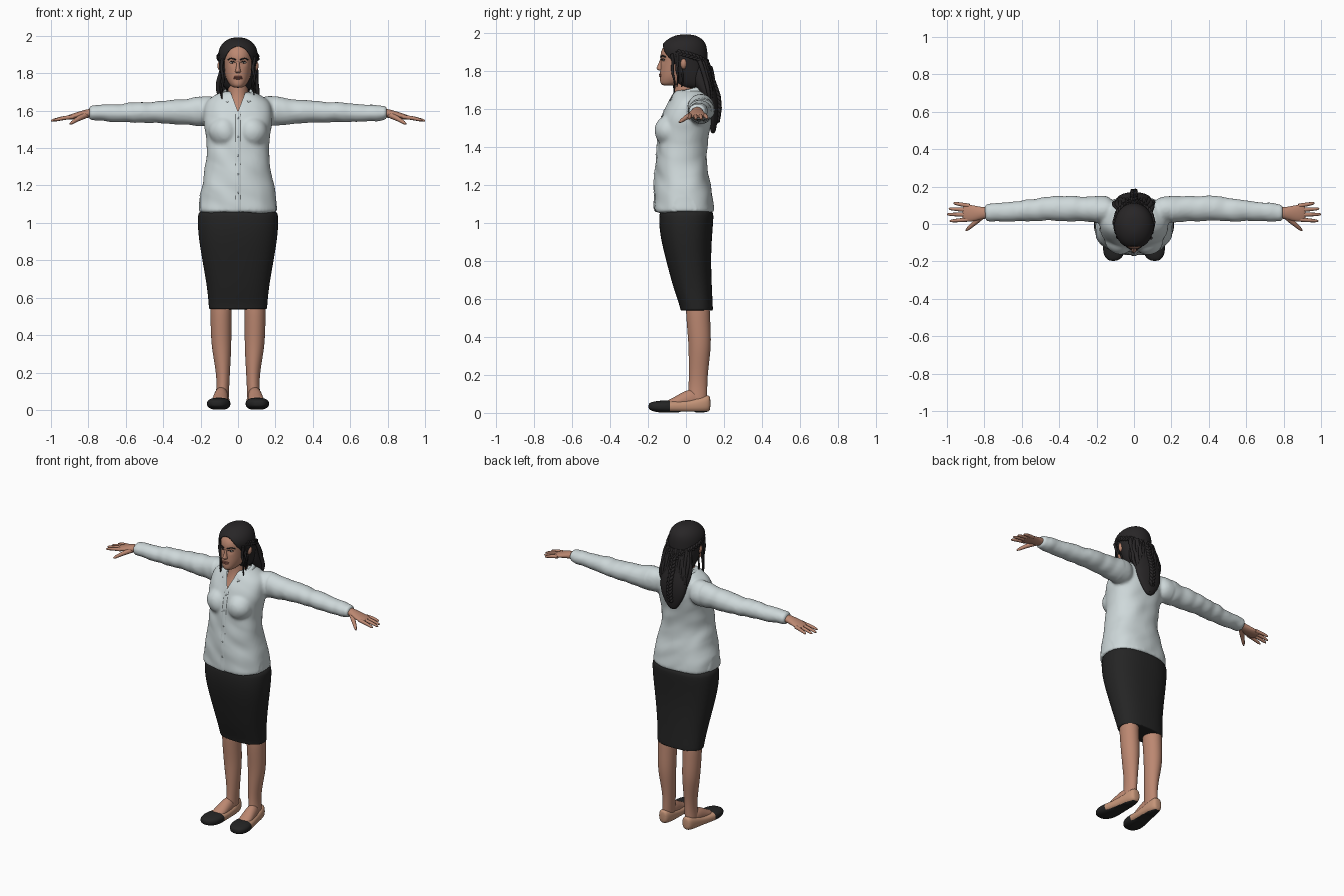
import bpy, bmesh, math, random
from mathutils import Vector, Matrix, noise

if "Cube" in bpy.data.objects:
    bpy.data.objects.remove(bpy.data.objects["Cube"])
random.seed(4)

def material(name, r, g, b):
    m = bpy.data.materials.new(name)
    m.diffuse_color = (r, g, b, 1)
    m.use_nodes = True
    m.node_tree.nodes["Principled BSDF"].inputs["Base Color"].default_value = m.diffuse_color
    return m
SKIN = material("skin", .50, .245, .165)
SHIRT = material("shirt pale grey", .62, .69, .70)
BLACK = material("skirt black", .018, .018, .018)
HAIR = material("hair black", .021, .019, .020)
SHOE = material("shoe tan", .56, .30, .19)
LIPS = material("lips", .33, .12, .09)
WHITE = material("eye white", .6, .55, .5)

def add(name, bm, *mats):
    bmesh.ops.recalc_face_normals(bm, faces=bm.faces)
    for f in bm.faces:
        f.smooth = True
    me = bpy.data.meshes.new(name)
    bm.to_mesh(me); bm.free()
    for m in mats:
        me.materials.append(m)
    ob = bpy.data.objects.new(name, me)
    bpy.context.collection.objects.link(ob)
    return ob

def bake(ob):
    dg = bpy.context.evaluated_depsgraph_get()
    me = bpy.data.meshes.new_from_object(ob.evaluated_get(dg))
    if ob.type == 'MESH':
        ob.modifiers.clear(); ob.data = me
        return ob
    new = bpy.data.objects.new(ob.name, me)
    bpy.context.collection.objects.link(new)
    bpy.data.objects.remove(ob)
    return new

# ring loft: each row is (position along axis, centre a, centre b, radius a, radius b)
def loft(name, rows, mats, axis='z', n=24, sub=2, side=1, p=2.0):
    bm = bmesh.new()
    rings = []
    for t, a, b, ra, rb in rows:
        ring = []
        for i in range(n):
            c, s = math.cos(math.tau * i / n), math.sin(math.tau * i / n)
            u = a + ra * math.copysign(abs(c) ** (2 / p), c)
            v = b + rb * math.copysign(abs(s) ** (2 / p), s)
            co = {'z': (u, v, t), 'x': (t, u, v), 'y': (u, t, v)}[axis]
            ring.append(bm.verts.new((co[0] * side, co[1], co[2])))
        rings.append(ring)
    for r, q in zip(rings, rings[1:]):
        for i in range(n):
            bm.faces.new((r[i], r[(i + 1) % n], q[(i + 1) % n], q[i]))
    bm.faces.new(rings[0]); bm.faces.new(rings[-1])
    ob = add(name, bm, *mats)
    if sub:
        ob.modifiers.new("sub", 'SUBSURF').levels = sub
        bake(ob)
    return ob

# rows given as (z, front y, back y, half width)
def body(rows):
    return [(z, 0, (f + b) / 2, rx, (b - f) / 2) for z, f, b, rx in rows]

# tapered tubes: each is a list of (point, radius)
def tubes(name, paths, mat, res=3):
    cu = bpy.data.curves.new(name, 'CURVE')
    cu.dimensions = '3D'; cu.bevel_depth = 1; cu.bevel_resolution = res
    cu.use_fill_caps = True; cu.resolution_u = 4
    cu.materials.append(mat)
    for path in paths:
        sp = cu.splines.new('NURBS')
        sp.points.add(len(path) - 1)
        for pt, (co, r) in zip(sp.points, path):
            pt.co = (*co, 1); pt.radius = r
        sp.order_u = 3; sp.use_endpoint_u = True; sp.use_smooth = True
    ob = bpy.data.objects.new(name, cu)
    bpy.context.collection.objects.link(ob)
    return bake(ob)

def ball(name, c, r, mat, seg=16):
    bm = bmesh.new()
    bmesh.ops.create_uvsphere(bm, u_segments=seg, v_segments=seg // 2, radius=1,
                              matrix=Matrix.Translation(c) @ Matrix.Diagonal((*r, 1)))
    return add(name, bm, mat)

# shirt: torso, bust and sleeves fused, then smoothed
parts = [loft("torso", body([(1.055, -.165, .148, .212), (1.06, -.168, .15, .217), (1.12, -.165, .143, .207),
    (1.2, -.162, .128, .193), (1.3, -.156, .105, .17), (1.4, -.15, .11, .163), (1.48, -.142, .125, .172),
    (1.54, -.135, .135, .183), (1.6, -.108, .14, .19), (1.65, -.082, .135, .175),
    (1.685, -.066, .115, .115), (1.70, -.06, .10, .08)]), [SHIRT], p=2.3)]
for s in (1, -1):
    parts.append(ball("bust", (s * .075, -.082, 1.485), (.078, .08, .085), SHIRT, 24))
    parts.append(loft("sleeve", [(.1, .075, 1.60, .075, .08), (.2, .078, 1.597, .07, .081), (.27, .08, 1.593, .066, .066),
        (.4, .085, 1.593, .065, .057), (.47, .083, 1.592, .064, .053), (.55, .073, 1.59, .058, .053),
        (.65, .067, 1.588, .052, .049), (.74, .062, 1.588, .047, .041), (.785, .06, 1.588, .047, .038),
        (.795, .06, 1.588, .046, .037)], [SHIRT], 'x', side=s))
bm = bmesh.new()
for ob in parts:
    bm.from_mesh(ob.data)
    bpy.data.objects.remove(ob)
shirt = add("shirt", bm, SHIRT)
rm = shirt.modifiers.new("fuse", 'REMESH')
rm.mode = 'VOXEL'; rm.voxel_size = .009
sm = shirt.modifiers.new("smooth", 'SMOOTH')
sm.factor = .5; sm.iterations = 8
bake(shirt)
bm = bmesh.new(); bm.from_mesh(shirt.data); bm.normal_update()
for v in bm.verts:                                   # soft cloth folds
    x, y, z = v.co
    k = Vector((x * 16 + z * 5, y * 7, z * 7)) if abs(x) > .2 else Vector((x * 9, y * 9, z * 12 + x * 6))
    v.co += v.normal * (.002 + .007 * noise.noise(k))
for s in (1, -1):                                    # open neckline
    bmesh.ops.bisect_plane(bm, geom=bm.verts[:] + bm.edges[:] + bm.faces[:],
                           plane_co=(0, 0, 1.595), plane_no=(s, 0, -.38))
gone = []
for f in bm.faces:
    c = f.calc_center_median()
    if c.y < .0 and abs(c.x) < (c.z - 1.595) * .38:
        gone.append(f)
bmesh.ops.delete(bm, geom=gone, context='FACES')
for x in (-.014, -.012, .012, .014):                 # raised button strip
    bmesh.ops.bisect_plane(bm, geom=bm.verts[:] + bm.edges[:] + bm.faces[:], plane_co=(x, 0, 0), plane_no=(1, 0, 0))
for v in bm.verts:
    if abs(v.co.x) < .0125 and v.co.y < -.05 and v.co.z < 1.6:
        v.co.y -= .004
bm.to_mesh(shirt.data); bm.free()
for f in shirt.data.polygons:
    f.use_smooth = True
bpy.context.view_layer.update()

def on_surface(ob, x, z):
    hit, loc, _, _ = ob.ray_cast((x, -1, z), (0, 1, 0))
    return loc.y if hit else -.1
for i in range(5):
    z = 1.56 - i * .1
    ball("button", (.001, on_surface(shirt, .001, z), z), (.005, .003, .005), SHIRT, 8)

# folded collar
bm = bmesh.new()
rows = []
for i in range(33):
    a = math.radians(-152 + 304 * i / 32)
    s, c = math.sin(a), math.cos(a)
    tip = max(0, (abs(a) - 1.9) / .75)
    rows.append([bm.verts.new(q) for q in (
        (.07 * s, .015 + .072 * c, 1.685 + .012 * c), (.075 * s, .015 + .077 * c, 1.705 + .02 * c),
        (.088 * s, .017 + .09 * c, 1.70 + .016 * c - .01 * tip),
        ((.105 + .012 * tip) * s, .015 + (.105 + .01 * tip) * c, 1.672 + .01 * c - .018 * tip))])
for r, q in zip(rows, rows[1:]):
    for j in range(3):
        bm.faces.new((r[j], q[j], q[j + 1], r[j + 1]))
collar = add("collar", bm, SHIRT)
collar.modifiers.new("thick", 'SOLIDIFY').thickness = .005
bake(collar)

# skirt
loft("skirt", body([(.538, -.025, .138, .150), (.54, -.03, .142, .156), (.56, -.032, .142, .158), (.65, -.065, .137, .165),
    (.8, -.105, .132, .192), (.9, -.13, .136, .209), (.98, -.142, .142, .217), (1.04, -.142, .147, .217),
    (1.08, -.135, .14, .205)]), [BLACK], p=2.4)

# legs, feet, shoes, hands
for s in (1, -1):
    loft("leg", [(.62, .09, .06, .058, .064), (.5, .091, .064, .057, .063), (.4, .09, .071, .055, .061),
        (.33, .088, .072, .052, .058), (.25, .083, .067, .043, .053), (.18, .080, .064, .036, .049),
        (.12, .081, .062, .034, .05), (.08, .084, .06, .036, .052), (.04, .085, .06, .034, .05)], [SKIN], side=s)
    loft("foot", [(.09, .086, .06, .02, .03), (.04, .088, .075, .036, .055), (-.01, .092, .065, .040, .05),
        (-.06, .097, .05, .043, .033), (-.11, .1, .04, .042, .022)], [SKIN], 'y', side=s)
    shoe = loft("shoe", [(.129, .086, .05, .018, .032), (.118, .086, .05, .034, .046), (.07, .087, .042, .044, .042),
        (.01, .091, .034, .048, .034), (-.06, .099, .032, .058, .032), (-.11, .103, .033, .064, .034),
        (-.15, .106, .033, .06, .03), (-.18, .109, .034, .045, .024), (-.198, .111, .034, .022, .014)],
        [SHOE, BLACK], 'y', side=s, p=2.5)
    for v in shoe.data.vertices:
        v.co.z = max(v.co.z, .008 if -.04 < v.co.y < .05 else .002)
    for f in shoe.data.polygons:
        if f.center.y < -.085 or f.center.z < .010:
            f.material_index = 1
    loft("palm", [(.76, .06, 1.588, .03, .025), (.80, .059, 1.586, .031, .024), (.835, .057, 1.579, .038, .021),
        (.87, .057, 1.572, .046, .017), (.905, .060, 1.564, .046, .013), (.918, .060, 1.561, .038, .009)],
        [SKIN], 'x', n=16, side=s)
    fingers = []
    for y0, x1, y1, z1 in ((.097, .965, .112, 1.550), (.074, .99, .082, 1.546), (.049, 1.0, .052, 1.546), (.024, .985, .016, 1.548)):
        a, b = Vector((s * .88, y0, 1.567)), Vector((s * x1, y1, z1))
        fingers.append([(a, .011), (a.lerp(b, .4) + Vector((0, 0, .003)), .011), (a.lerp(b, .75) + Vector((0, 0, .002)), .009),
                        (a.lerp(b, .95), .007), (b, .003)])
    fingers.append([((s * .81, .045, 1.578), .017), ((s * .845, .012, 1.562), .014), ((s * .87, -.01, 1.547), .011),
                    ((s * .89, -.028, 1.534), .009), ((s * .898, -.036, 1.529), .004)])
    tubes("fingers", fingers, SKIN)

# neck and head
loft("neck", body([(1.55, -.122, .06, .06), (1.6, -.098, .08, .066), (1.64, -.077, .085, .064), (1.68, -.064, .08, .058),
    (1.72, -.06, .07, .053), (1.78, -.06, .07, .053)]), [SKIN])
head = loft("head", body([(1.722, -.118, -.06, .018), (1.729, -.132, -.02, .036), (1.745, -.138, .03, .05), (1.77, -.137, .06, .064),
    (1.80, -.137, .08, .071), (1.84, -.133, .09, .076), (1.88, -.137, .1, .079), (1.92, -.128, .1, .078),
    (1.96, -.09, .09, .06), (1.975, -.05, .05, .03)]), [SKIN], p=2.15)
for v in head.data.vertices:                         # eye sockets
    d = ((abs(v.co.x) - .03) / .018) ** 2 + ((v.co.z - 1.857) / .014) ** 2
    if v.co.y < -.05:
        v.co.y += .008 * math.exp(-d)
bpy.context.view_layer.update()
loft("nose", [(1.872, 0, -.125, .007, .008), (1.85, 0, -.128, .008, .012), (1.828, 0, -.132, .011, .018),
    (1.813, 0, -.133, .016, .025), (1.805, 0, -.131, .016, .02), (1.801, 0, -.128, .01, .01)], [SKIN], n=12)
for dz, h in ((.004, .005), (-.004, .006)):
    ball("lip", (0, on_surface(head, 0, 1.777) + .003, 1.777 + dz), (.025, .009, h), LIPS)
for s in (1, -1):
    y = on_surface(head, s * .03, 1.857)
    ball("eye", (s * .03, y + .003, 1.857), (.014, .007, .006), WHITE)
    ball("iris", (s * .03, y - .002, 1.857), (.005, .003, .005), HAIR, 8)
    ball("ear", (s * .088, -.012, 1.84), (.022, .018, .032), SKIN)
    for nm, pts, r in (("brow", ((.012, 1.872), (.028, 1.879), (.042, 1.88), (.054, 1.872)), .0035),
                       ("upper_lid", ((.015, 1.857), (.023, 1.8635), (.034, 1.864), (.046, 1.858)), .002)):
        tubes(nm, [[((s * x, on_surface(head, s * x, z) - .002, z), r) for x, z in pts]], HAIR, 2)

# hair cap with a face opening
cap = loft("hair_cap", body([(1.70, -.035, .12, .06), (1.74, -.055, .12, .083), (1.79, -.07, .115, .094), (1.83, -.095, .115, .1),
    (1.88, -.134, .115, .107), (1.92, -.137, .112, .106), (1.955, -.115, .1, .09), (1.98, -.075, .07, .06),
    (1.992, -.035, .03, .025)]), [HAIR])
bm = bmesh.new()
bmesh.ops.create_cone(bm, cap_ends=True, segments=48, radius1=1, radius2=1, depth=.3)
bm.transform(Matrix.Translation((0, -.205, 1.815)) @ Matrix.Diagonal((.079, 1, .128, 1)) @ Matrix.Rotation(math.pi / 2, 4, 'X'))
cutter = add("face_cutter", bm)
bo = cap.modifiers.new("cut", 'BOOLEAN')
bo.operation = 'DIFFERENCE'; bo.object = cutter
bake(cap)
bpy.data.objects.remove(cutter)

# back hair: core mass plus loose strands
loft("back_hair", body([(1.87, .03, .115, .075), (1.78, .0, .132, .092), (1.72, .03, .152, .096), (1.66, .075, .168, .098),
    (1.6, .10, .172, .092), (1.55, .115, .168, .076), (1.5, .125, .16, .045), (1.47, .132, .152, .02)]), [HAIR])
strands = []
for i in range(17):
    u = -1 + i / 8
    end = 1.465 + .09 * abs(u) + random.uniform(0, .04)
    bulge = math.sqrt(max(0, 1 - .85 * u * u))
    path = []
    for k in range(9):
        t = k / 8
        z = 1.86 + (end - 1.86) * t
        y = .045 + .07 * t + bulge * (.062 - .022 * t) + .012 * math.sin(t * math.pi)
        x = u * (.082 + .03 * math.sin(t * 2.6) - .03 * t * t) + .006 * math.sin(t * 11 + i * 2)
        path.append(((x, y, z), .012 * (1 - .8 * t ** 4)))
    strands.append(path)
tubes("hair_strands", strands, HAIR, 2)

# braids round the back of the head and down the middle
def braid(path, w):
    out = []
    n = 36
    for ph in (0, math.tau / 3, 2 * math.tau / 3):
        st = []
        for k in range(n + 1):
            f = k / n * (len(path) - 1)
            j = min(int(f), len(path) - 2)
            a, b = Vector(path[j]), Vector(path[j + 1])
            c = a.lerp(b, f - j)
            o = (c - Vector((0, -.01, c.z))).normalized()
            side = (b - a).cross(o).normalized()
            g = k * .75 + ph
            st.append((c + side * math.cos(g) * w + o * math.sin(2 * g) * w * .5, w * .75))
        out.append(st)
    return out
locks = []
for s in (1, -1):
    locks += braid([(s * .092, -.05, 1.90), (s * .105, .01, 1.885), (s * .088, .07, 1.865), (s * .045, .11, 1.84), (s * .008, .128, 1.80)], .010)
locks += braid([(0, .128, 1.82), (0, .142, 1.75), (0, .17, 1.67), (0, .176, 1.6), (0, .165, 1.53)], .012)
tubes("braids", locks, HAIR, 2)

# loose locks beside the face
front = []
for s, end in ((1, 1.685), (-1, 1.625)):
    for dx, dy, dz in ((0, 0, 0), (.006, .03, .03), (-.004, .055, .03)):
        front.append([((s * (.084 + dx + .006 * math.sin(k * 1.5 + s)), -.075 + dy + .004 * k * (dy < .01) * .5 + .004 * math.sin(k * 1.3),
                        1.89 + (end + dz - 1.89) * k / 8), .010 * (1 - .085 * k)) for k in range(9)])
tubes("side_locks", front, HAIR, 2)
